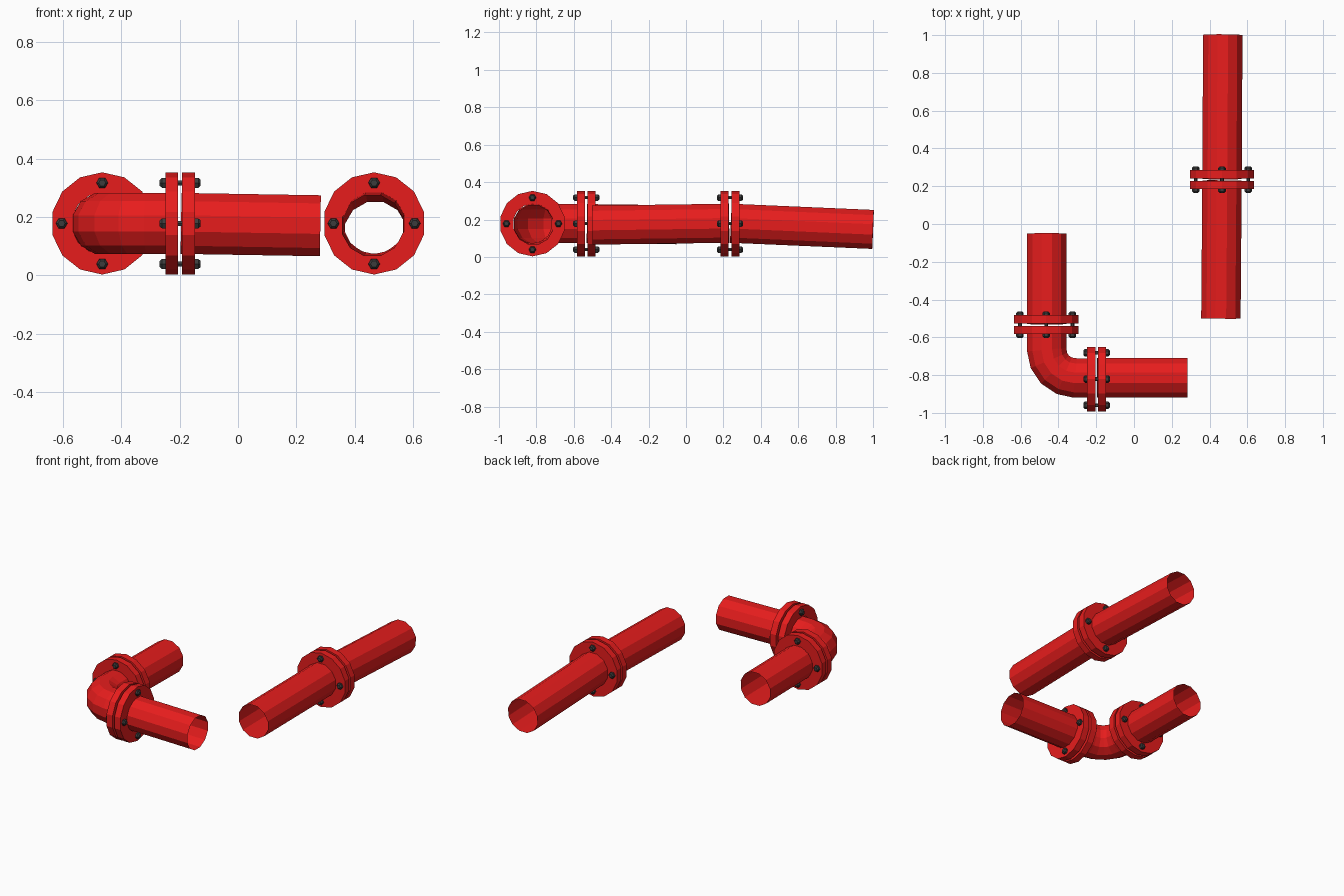
import bpy, bmesh
from math import sin, cos, pi
from mathutils import Vector

if "Cube" in bpy.data.objects:
    bpy.data.objects.remove(bpy.data.objects["Cube"])

Z = 0.178           # pipe axis height
TUBE_R, FLANGE_R, BOLT_R = 0.108, 0.175, 0.139


def material(name, color):
    m = bpy.data.materials.new(name)
    m.diffuse_color = color
    m.use_nodes = True
    m.node_tree.nodes["Principled BSDF"].inputs["Base Color"].default_value = m.diffuse_color
    return m


RED = material("red_paint", (0.80, 0.012, 0.012, 1))
DARK = material("dark_steel", (0.045, 0.045, 0.045, 1))


def skin(name, rings, mat, caps=False):
    """Join consecutive rings of points with quads."""
    bm = bmesh.new()
    vs = [[bm.verts.new(p) for p in ring] for ring in rings]
    n = len(vs[0])
    for a, b in zip(vs, vs[1:]):
        for i in range(n):
            j = (i + 1) % n
            bm.faces.new((a[i], a[j], b[j], b[i]))
    if caps:
        bm.faces.new(vs[0][::-1])
        bm.faces.new(vs[-1])
    bmesh.ops.recalc_face_normals(bm, faces=bm.faces)
    me = bpy.data.meshes.new(name)
    bm.to_mesh(me)
    bm.free()
    me.materials.append(mat)
    ob = bpy.data.objects.new(name, me)
    bpy.context.collection.objects.link(ob)
    return ob


def circle(center, direction, r, n, turn=0.0):
    t = direction.normalized()
    side = t.cross(Vector((0, 0, 1))).normalized()
    up = side.cross(t)
    return [center + r * (cos(turn + 2 * pi * i / n) * side + sin(turn + 2 * pi * i / n) * up)
            for i in range(n)]


def tube(name, path):
    """Open thin tube along a path."""
    pts = [Vector(p) for p in path]
    rings = []
    for i, p in enumerate(pts):
        d = Vector()
        if i:
            d += (p - pts[i - 1]).normalized()
        if i < len(pts) - 1:
            d += (pts[i + 1] - p).normalized()
        rings.append(circle(p, d, TUBE_R, 12, pi / 12))
    skin(name, rings, RED)


def lathe(name, center, axis, profile, n, mat, turn=0.0, caps=False):
    """Revolve (offset, radius) pairs about an axis."""
    skin(name, [circle(center + axis * o, axis, r, n, turn) for o, r in profile], mat, caps)


def joint(name, center, axis):
    """Pair of flanges held by four bolts with a nut on each side."""
    c, a = Vector(center), Vector(axis)
    for s, tag in ((-1, "a"), (1, "b")):
        lathe(f"{name}_flange_{tag}", c, a,
              [(s * 0.007, TUBE_R - 0.003), (s * 0.007, FLANGE_R),
               (s * 0.050, FLANGE_R), (s * 0.050, TUBE_R - 0.003)], 14, RED, pi / 14)
    for i, p in enumerate(circle(c, a, BOLT_R, 4)):
        lathe(f"{name}_bolt_{i}", p, a, [(-0.05, 0.01), (0.05, 0.01)], 6, DARK)
        for s, tag in ((-1, "a"), (1, "b")):
            lathe(f"{name}_nut_{i}{tag}", p, a,
                  [(s * 0.045, 0.020), (s * 0.062, 0.020), (s * 0.070, 0.012)],
                  6, DARK, caps=True)


# Straight run: two slightly sagging tubes meeting at a joint
tube("straight_front_tube", [(0.460, -0.5, 0.170), (0.466, 0.23, Z + 0.002)])
tube("straight_back_tube", [(0.466, 0.24, Z + 0.002), (0.470, 1.0, 0.147)])
joint("straight", (0.466, 0.235, Z), (0, 1, 0))

# Corner run: two tubes joined by an elbow
EX, EY = -0.462, -0.815
tube("corner_back_tube", [(EX, -0.05, 0.172), (EX, -0.53, Z)])
tube("corner_right_tube", [(-0.195, EY, Z), (0.282, EY, 0.170)])
bend = 0.15
arc = [(EX + bend - bend * cos(k * pi / 8), EY + bend - bend * sin(k * pi / 8), Z)
       for k in range(5)]
tube("elbow", [(EX, -0.54, Z)] + arc + [(-0.205, EY, Z)])
joint("corner_back", (EX - 0.003, -0.533, Z), (0, 1, 0))
joint("corner_right", (-0.198, EY - 0.006, Z), (1, 0, 0))
